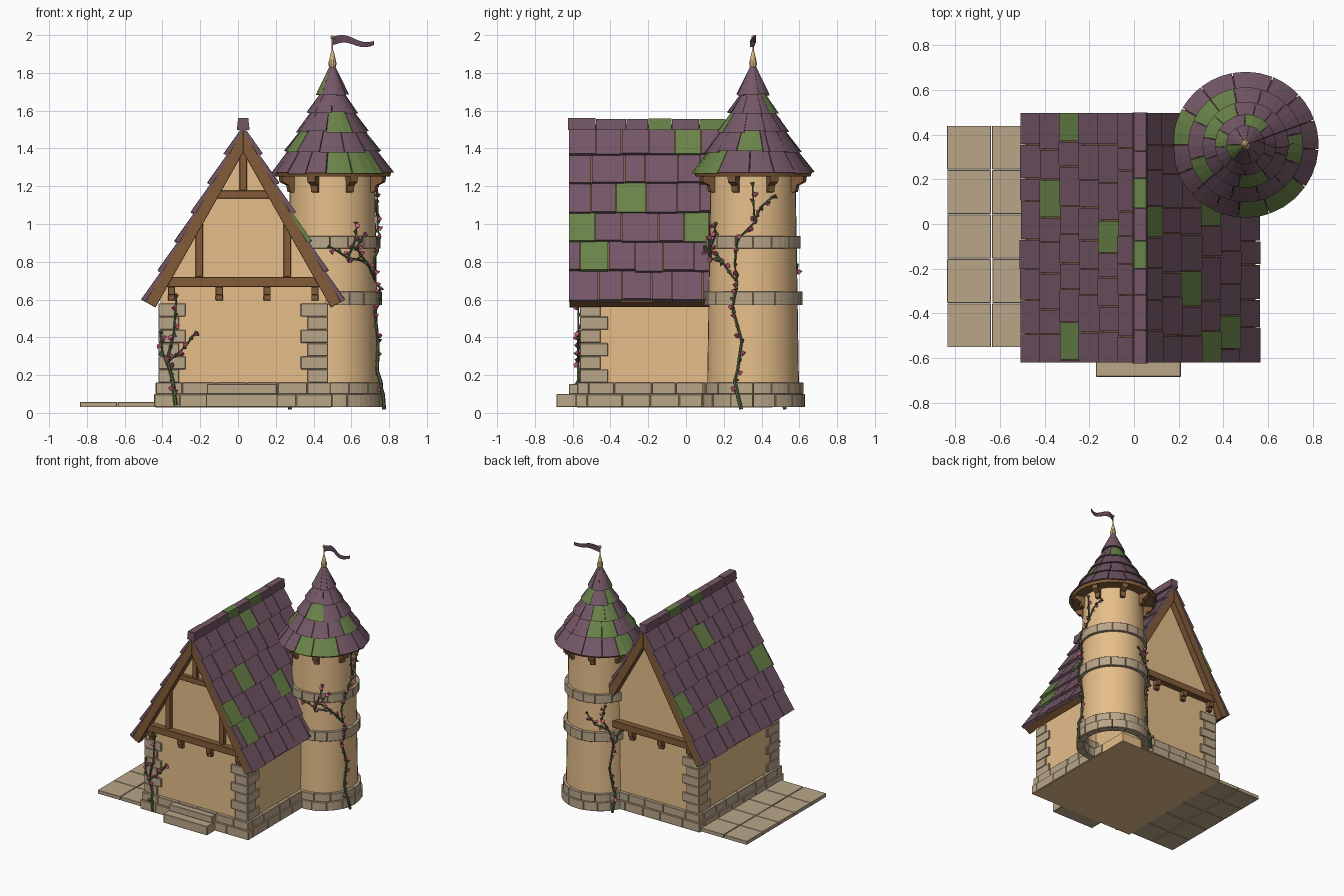
import bpy, bmesh, math, random
from mathutils import Vector, Matrix

random.seed(4)
if "Cube" in bpy.data.objects:
    bpy.data.objects.remove(bpy.data.objects["Cube"])

MATERIALS = {}


def colour(name, hexcode):
    channels = [int(hexcode[i:i + 2], 16) / 255 for i in (0, 2, 4)]
    rgba = [((c + 0.055) / 1.055) ** 2.4 for c in channels] + [1]
    mat = bpy.data.materials.new(name)
    mat.use_nodes = True
    mat.diffuse_color = rgba
    mat.node_tree.nodes["Principled BSDF"].inputs["Base Color"].default_value = rgba
    MATERIALS[name] = mat


for label, code in {"plaster": "E6BE8A", "stone": "BAA689", "wood": "835C39", "dark wood": "49343A",
                    "purple tile": "745766", "moss tile": "6A8349", "flag cloth": "65485A",
                    "brass": "D8B97F", "vine green": "566844", "blossom pink": "CC5A7C"}.items():
    colour(label, code)


def finish(name, bm, mats, bevel=0, smooth=False):
    bmesh.ops.recalc_face_normals(bm, faces=bm.faces)
    mesh = bpy.data.meshes.new(name)
    bm.to_mesh(mesh)
    bm.free()
    ob = bpy.data.objects.new(name, mesh)
    bpy.context.collection.objects.link(ob)
    for m in mats:
        mesh.materials.append(MATERIALS[m])
    if bevel:
        mod = ob.modifiers.new("worn edges", "BEVEL")
        mod.width, mod.segments = bevel, 1
    if smooth:
        bpy.ops.object.select_all(action="DESELECT")
        ob.select_set(True)
        bpy.context.view_layer.objects.active = ob
        bpy.ops.object.shade_smooth_by_angle(angle=math.radians(35))


def loft(bm, rings, mat=0, caps=True):
    loops = [[bm.verts.new(p) for p in ring] for ring in rings]
    faces = []
    for a, b in zip(loops, loops[1:]):
        for i in range(len(a)):
            j = (i + 1) % len(a)
            faces.append(bm.faces.new((a[i], a[j], b[j], b[i])))
    if caps:
        faces += [bm.faces.new(loops[0]), bm.faces.new(loops[-1])]
    for f in faces:
        f.material_index = mat


def box(bm, x0, x1, y0, y1, z0, z1, mat=0):
    loft(bm, [[(x0, y0, z), (x1, y0, z), (x1, y1, z), (x0, y1, z)] for z in (z0, z1)], mat)


def extrude_y(bm, outline, y0, y1, mat=0):
    loft(bm, [[(x, y, z) for x, z in outline] for y in (y0, y1)], mat)


def cuts(a, b, step, jitter=0.25):
    n = max(1, round((b - a) / step))
    inner = [a + (b - a) * (i + random.uniform(-jitter, jitter)) / n for i in range(1, n)]
    return [a] + inner + [b]


def tile_row(a, b, step, mossy):
    # Yields (start, end, is_mossy) along one course, with moss tiles at fixed spans
    at = a
    for m0, m1 in sorted(mossy) + [(b, b)]:
        if m0 - at > 0.01:
            edges = cuts(at, m0, step, 0.18)
            yield from ((p, q, 0) for p, q in zip(edges, edges[1:]))
        if m1 > m0:
            yield (m0, m1, 1)
        at = m1


# Overall layout: house centre line, walls, tower
CX, HALF, FRONT, BACK = 0.0275, 0.4375, -0.55, 0.43
LEFT, RIGHT = CX - HALF, CX + HALF
TX, TY = 0.5, 0.355
APEX, PITCH, SLOPE = 1.547, math.radians(60.5), 1.09
ROOF_FRONT, ROOF_BACK = -0.622, 0.5
COS, SIN = math.cos(PITCH), math.sin(PITCH)


def tower_point(r, angle, z):
    return (TX + r * math.cos(angle), TY + r * math.sin(angle), z)


def lathe(bm, profile, n=32, mat=0, caps=False):
    loft(bm, [[tower_point(r, math.tau * i / n, z) for i in range(n)] for r, z in profile], mat, caps)


def arc_block(bm, section, a0, a1, mat=0, steps=3):
    angles = [a0 + (a1 - a0) * i / steps for i in range(steps + 1)]
    loft(bm, [[tower_point(r, a, z) for r, z in section] for a in angles], mat)


def slope_point(side, u, n):
    # u runs down the slope from the ridge, n goes inward from the tiles
    return (CX + side * (u * COS - n * SIN), APEX - u * SIN - n * COS)


def rafter(side, n0, n1, end=SLOPE):
    top = [slope_point(side, n * SIN / COS, n) for n in (n1, n0)]
    return [slope_point(side, end, n) for n in (n0, n1)] + top


# House walls with gables, and the floor slab
bm = bmesh.new()
eave, peak = 0.71, APEX - 0.06
extrude_y(bm, [(LEFT, 0.1), (RIGHT, 0.1), (RIGHT, eave), (CX, peak), (LEFT, eave)], FRONT, BACK)
box(bm, LEFT - 0.028, RIGHT + 0.028, FRONT - 0.028, BACK + 0.028, 0.028, 0.1)
finish("house_walls", bm, ["plaster"])

# Stone foundation in two courses
bm = bmesh.new()
for z0, z1, out in ((0.03, 0.099, 0.034), (0.1, 0.16, 0.026)):
    fx0, fx1, fy0, fy1 = LEFT - out, RIGHT + out, FRONT - out, BACK + out
    for inner, outer in ((fy0 + 0.06, fy0), (fy1 - 0.06, fy1)):
        xs = cuts(fx0, fx1, 0.16)
        for a, b in zip(xs, xs[1:]):
            if inner < 0 or a < TX - 0.25:
                box(bm, a + 0.001, b - 0.001, min(inner, outer), max(inner, outer), z0, z1)
    for inner, outer in ((fx0 + 0.06, fx0), (fx1 - 0.06, fx1)):
        ys = cuts(fy0 + 0.06, fy1 - 0.06, 0.15)
        for a, b in zip(ys, ys[1:]):
            if inner < 0 or b < TY - 0.1:
                box(bm, min(inner, outer), max(inner, outer), a + 0.001, b - 0.001, z0, z1)
finish("foundation", bm, ["stone"], 0.003)

# Front steps and side paving
bm = bmesh.new()
box(bm, -0.17, 0.21, -0.685, FRONT, 0.03, 0.1)
box(bm, -0.165, 0.205, -0.62, FRONT, 0.1, 0.152)
finish("front_steps", bm, ["stone"], 0.003)
bm = bmesh.new()
for x0, x1 in ((-0.838, -0.641), (-0.637, LEFT - 0.02)):
    for i in range(5):
        y = -0.553 + i * 0.199
        box(bm, x0 + random.uniform(0, 0.003), x1, y + 0.001, y + 0.197, 0.03, 0.058)
finish("paving", bm, ["stone"], 0.002)

# Corner stones, alternating long and short
bm = bmesh.new()
for sx, sy in ((-1, -1), (1, -1), (-1, 1)):
    for i in range(6):
        lx, ly = (0.145, 0.11) if i % 2 else (0.11, 0.15)
        ox, oy = CX + sx * (HALF + 0.012), (FRONT - 0.012 if sy < 0 else BACK + 0.012)
        xs, ys = sorted((ox, ox - sx * lx)), sorted((oy, oy - sy * ly))
        z = 0.16 + i * 0.07
        box(bm, *xs, *ys, z + 0.001, z + 0.069)
finish("corner_stones", bm, ["stone"], 0.003)

# Timber: roof deck, eave boards, bargeboards, beams and posts
bm = bmesh.new()
for s in (-1, 1):
    extrude_y(bm, rafter(s, 0.024, 0.05, SLOPE - 0.01), ROOF_FRONT + 0.01, ROOF_BACK - 0.01)
    board = [slope_point(s, u, n) for u, n in ((SLOPE, 0.023), (SLOPE, 0.075), (SLOPE - 0.03, 0.075), (SLOPE - 0.03, 0.023))]
    extrude_y(bm, board, ROOF_FRONT + 0.02, ROOF_BACK - 0.02)
finish("roof_deck", bm, ["wood"])
bm = bmesh.new()
for y0, y1, face, out in ((ROOF_FRONT + 0.005, -0.56, FRONT, -1), (0.44, ROOF_BACK - 0.005, BACK, 1)):
    for s in (-1, 1):
        extrude_y(bm, rafter(s, 0.022, 0.083), y0, y1)
    beam = sorted((face, face + out * 0.05))
    box(bm, LEFT + 0.01, RIGHT - 0.01, *beam, 0.667, 0.72)
    for i in range(4):
        x = CX + (i - 1.5) * 0.253
        box(bm, x - 0.019, x + 0.019, *sorted((face, face + out * 0.045)), 0.625, 0.667)
        box(bm, x - 0.019, x + 0.019, *sorted((face, face + out * 0.028)), 0.595, 0.625)
fy0, fy1 = FRONT - 0.03, FRONT
box(bm, CX - 0.19, CX + 0.19, fy0, fy1, 1.135, 1.177)
box(bm, CX - 0.019, CX + 0.019, fy0, fy1, 1.177, 1.46)
for s in (-1, 1):
    x = CX + s * 0.233
    box(bm, x - 0.02, x + 0.02, fy0, fy1, 0.72, 1.04)
finish("gable_timbers", bm, ["wood"], 0.002)

# Roof tiles in six courses, some mossy: (side, course, y start, y end)
MOSS = [(1, 1, -0.56, -0.41), (1, 2, -0.622, -0.48), (1, 2, -0.01, 0.12), (1, 3, -0.37, -0.21),
        (1, 5, -0.06, 0.08), (-1, 2, 0.37, 0.5), (-1, 1, 0.03, 0.2), (-1, 4, -0.13, 0.015),
        (-1, 2, -0.61, -0.44)]
bm = bmesh.new()
for s in (-1, 1):
    for course in range(6):
        low = SLOPE - course * 0.178
        spans = [m[2:] for m in MOSS if m[:2] == (s, course)]
        for a, b, mossy in tile_row(ROOF_FRONT, ROOF_BACK, 0.14, spans):
            drop = random.uniform(-0.008, 0.004)
            lift = random.uniform(0.001, 0.005)
            outline = [slope_point(s, low + drop, -lift), slope_point(s, low + drop, 0.022),
                       slope_point(s, low - 0.185, 0.026), slope_point(s, low - 0.185, 0.014)]
            extrude_y(bm, outline, a + 0.002, b - 0.002, mossy)
for a, b, mossy in tile_row(ROOF_FRONT - 0.003, ROOF_BACK, 0.138, [(-0.2, -0.075), (0.07, 0.205)]):
    top = 1.557 + random.uniform(-0.004, 0.004)
    extrude_y(bm, [(CX - 0.034, 1.497), (CX + 0.034, 1.497), (CX + 0.027, top), (CX - 0.027, top)],
              a + 0.001, b - 0.001, mossy)
finish("roof_tiles", bm, ["purple tile", "moss tile"])

# Round tower with stone bands
bm = bmesh.new()
lathe(bm, [(0.245, 0.03), (0.225, 1.27)], 40)
finish("tower_wall", bm, ["plaster"], smooth=True)
bm = bmesh.new()
BANDS = [(0.03, 0.099, 0.272), (0.1, 0.16, 0.264), (0.57, 0.643, 0.258), (0.87, 0.937, 0.25)]
for z0, z1, r in BANDS:
    ring = cuts(0, math.tau, 0.42, 0.15)
    for a, b in zip(ring, ring[1:]):
        ro = r + random.uniform(-0.003, 0.005)
        section = [(0.215, z0), (ro, z0), (ro, z1), (0.215, z1)]
        arc_block(bm, section, a + 0.004, b - 0.004)
finish("tower_stone_bands", bm, ["stone"], 0.002)

# Tower eave ring and brackets
bm = bmesh.new()
lathe(bm, [(0.2, 1.25), (0.305, 1.252), (0.314, 1.28), (0.2, 1.29)], 32)
for i in range(8):
    mid = math.tau * (i + 0.5) / 8
    section = [(0.215, 1.165), (0.25, 1.17), (0.258, 1.205), (0.295, 1.222), (0.3, 1.255), (0.215, 1.255)]
    arc_block(bm, section, mid - 0.075, mid + 0.075, steps=1)
finish("tower_eave", bm, ["wood"])

# Conical roof tiles in five tiers: (tier, start and end degrees) for moss
CONE = [(0.327, 1.272), (0.258, 1.385), (0.193, 1.49), (0.137, 1.59), (0.088, 1.685), (0.036, 1.835)]
CONE_MOSS = [(0, 150, 180), (0, 264, 289), (0, 289, 325), (1, 102, 128), (1, 128, 155), (1, 195, 223),
             (1, 340, 372), (2, 105, 137), (2, 137, 170), (2, 260, 304), (3, 40, 92), (3, 150, 185),
             (4, 180, 230)]
bm = bmesh.new()
for tier, ((r0, z0), (r1, z1)) in enumerate(zip(CONE, CONE[1:])):
    spans = [(math.radians(a), math.radians(b)) for t, a, b in CONE_MOSS if t == tier]
    start = math.radians(20)
    for a, b, mossy in tile_row(start, start + math.tau, math.tau / (15 - 2 * tier), spans):
        z = z0 + random.uniform(-0.007, 0.003)
        section = [(r0, z), (r1 - 0.025, z1 + 0.008), (r1 - 0.04, z1), (r0 - 0.035, z + 0.004)]
        arc_block(bm, section, a + 0.007, b - 0.007, mossy)
finish("tower_roof_tiles", bm, ["purple tile", "moss tile"])
bm = bmesh.new()
lathe(bm, [(r - 0.032, z + 0.006) for r, z in CONE], 32)
finish("tower_roof_core", bm, ["dark wood"])

# Finial and pennant
bm = bmesh.new()
lathe(bm, [(0.018, 1.83), (0.022, 1.85), (0.009, 1.905), (0.004, 1.92), (0.004, 1.975),
           (0.01, 1.983), (0.01, 1.991), (0.003, 2.0)], 10, caps=True)
finish("finial", bm, ["brass"], smooth=True)
bm = bmesh.new()
rings = []
for i in range(13):
    t = i / 12
    y, z = TY + 0.014 * math.sin(t * 7), 1.968 + 0.014 * math.sin(t * 6) - 0.006 * t
    h = 0.023 - 0.012 * t
    rings.append([(TX + 0.22 * t, y + dy, z + dz) for dy, dz in ((-0.002, -h), (0.002, -h), (0.002, h), (-0.002, h))])
loft(bm, rings)
finish("pennant", bm, ["flag cloth"], smooth=True)


# Climbing vines with leaves and blossoms
def tube(bm, pts, r0, r1):
    rings = []
    for i, p in enumerate(pts):
        d = (pts[min(i + 1, len(pts) - 1)] - pts[max(i - 1, 0)]).normalized()
        u = d.cross(Vector((0.3, 0.2, 0.1))).normalized()
        v, r = d.cross(u), r0 + (r1 - r0) * i / (len(pts) - 1)
        rings.append([p + r * (u * math.cos(k * math.tau / 6) + v * math.sin(k * math.tau / 6)) for k in range(6)])
    loft(bm, rings)


def on_tower(deg, z):
    r = max([0.255 - 0.016 * z] + [b[2] + 0.008 for b in BANDS if b[0] - 0.02 < z < b[1] + 0.02])
    return Vector(tower_point(r, math.radians(deg), z))


def on_front(x, z):
    return Vector((x, FRONT - (0.04 if z < 0.17 else 0.02), z))


def vine(name, place, paths):
    bm = bmesh.new()
    for k, path in enumerate(paths):
        pts = []
        for (a, z), (b, w) in zip(path, path[1:]):
            pts += [place(a + (b - a) * t / 4, z + (w - z) * t / 4) for t in range(4)]
        pts.append(place(*path[-1]))
        tube(bm, pts, 0.006 if k else 0.011, 0.004)
        for i, p in enumerate(pts[2:]):
            mat = i % 2
            tip = Vector([random.uniform(-1, 1) for _ in range(3)]).normalized()
            spin = tip.to_track_quat("Z", "Y").to_matrix().to_4x4()
            old = set(bm.faces)
            # blossoms open outward, leaves taper outward
            wide, narrow = (0.004, 0.015) if mat else (0.012, 0.001)
            bmesh.ops.create_cone(bm, cap_ends=True, segments=5, radius1=wide, radius2=narrow, depth=0.024,
                                  matrix=Matrix.Translation(p + tip * 0.014) @ spin)
            for f in set(bm.faces) - old:
                f.material_index = mat
    finish(name, bm, ["vine green", "blossom pink"], smooth=True)


vine("tower_side_vine", on_tower, [
    [(-13, 0.02), (-21, 0.17), (-14, 0.38), (-25, 0.54), (-19, 0.66), (-24, 0.79)],
    [(-24, 0.79), (-18, 0.92), (2, 1.01), (10, 1.09), (28, 1.15)],
    [(2, 1.01), (-1, 1.22)],
    [(-22, 0.7), (-42, 0.8), (-61, 0.87), (-49, 0.95)],
    [(-42, 0.8), (-70, 0.82), (-93, 0.88)],
    [(-70, 0.82), (-62, 0.92), (-56, 1.0)]])
vine("tower_back_vine", on_tower, [
    [(143, 0.02), (149, 0.15), (141, 0.35), (147, 0.52), (141, 0.64)],
    [(147, 0.52), (155, 0.62), (165, 0.72)],
    [(141, 0.64), (128, 0.74), (134, 0.84)],
    [(138, 0.66), (118, 0.7), (102, 0.78)]])
vine("front_vine", on_front, [
    [(-0.33, 0.04), (-0.345, 0.17), (-0.375, 0.28), (-0.34, 0.42), (-0.325, 0.62)],
    [(-0.37, 0.27), (-0.28, 0.35), (-0.22, 0.43)],
    [(-0.36, 0.22), (-0.4, 0.32), (-0.41, 0.43)]])
